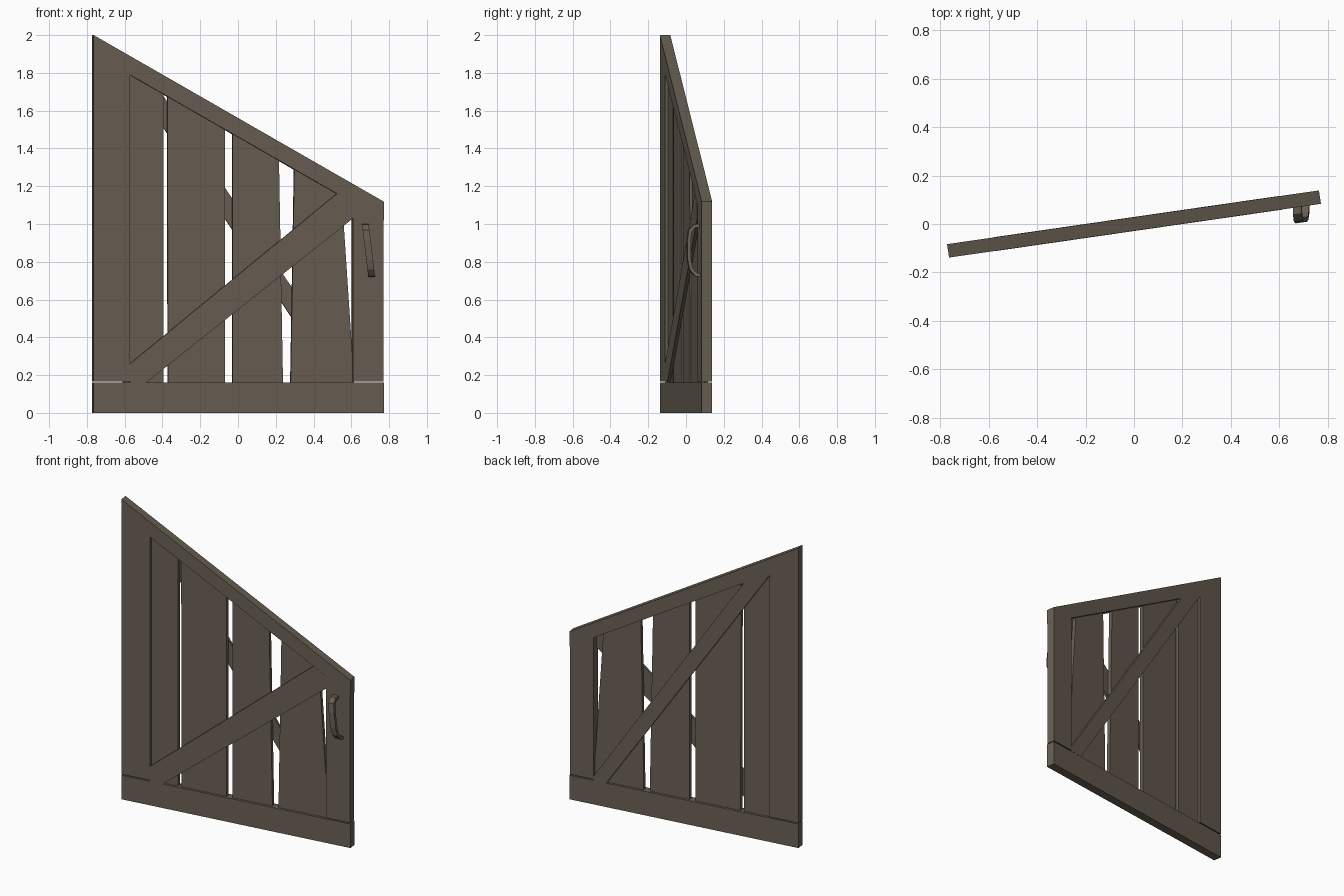
import bpy, bmesh, math

if "Cube" in bpy.data.objects:
    bpy.data.objects.remove(bpy.data.objects["Cube"])

A = math.radians(8.22)          # the gate stands slightly turned
CA, SA = math.cos(A), math.sin(A)

wood = bpy.data.materials.new("weathered brown wood")
wood.diffuse_color = (0.14, 0.115, 0.085, 1)
wood.use_nodes = True
wood.node_tree.nodes["Principled BSDF"].inputs["Base Color"].default_value = wood.diffuse_color


def finish(name, bm):
    bmesh.ops.recalc_face_normals(bm, faces=bm.faces[:])
    me = bpy.data.meshes.new(name)
    bm.to_mesh(me)
    bm.free()
    me.materials.append(wood)
    ob = bpy.data.objects.new(name, me)
    ob.rotation_euler.z = A
    bpy.context.collection.objects.link(ob)
    return ob


def board(name, outline, v0, v1):
    """Flat board: outline in front-view (x, z), depth from v0 to v1."""
    bm = bmesh.new()
    front = [bm.verts.new((x / CA, v0, z)) for x, z in outline]
    back = [bm.verts.new((x / CA, v1, z)) for x, z in outline]
    bm.faces.new(front)
    bm.faces.new(back[::-1])
    n = len(outline)
    for i in range(n):
        j = (i + 1) % n
        bm.faces.new((front[i], back[i], back[j], front[j]))
    return finish(name, bm)


def top(x):                      # upper edge of sloping rail
    return 2.0 - (x + 0.768) * 0.574


def under(x):                    # lower edge of sloping rail
    return top(x) - 0.1


T = 0.028
# frame
board("bottom_rail", [(-.768, 0), (.768, 0), (.768, .16), (-.768, .16)], -T, T)
board("top_rail", [(-.768, under(-.768)), (.768, under(.768)),
                   (.768, top(.768)), (-.768, top(-.768))], -T, T)
for name, a, b in (("hinge_stile", -.768, -.575), ("latch_stile", .605, .765)):
    board(name, [(a, .167), (b, .167), (b, under(b)), (a, under(a))], -T, T)

# uneven planks: left bottom, right bottom, right top, left top
planks = [(-.61, -.395, -.395, -.61), (-.372, -.07, -.07, -.375),
          (-.03, .237, .215, -.03), (.277, .615, .547, .297)]
for i, (lb, rb, rt, lt) in enumerate(planks):
    board(f"plank_{i + 1}", [(lb, .14), (rb, .14), (rt, under(rt) + .02),
                             (lt, under(lt) + .02)], -.012, .012)

# crossed braces, one on each side
board("front_brace", [(-.575, .16), (-.49, .16), (.605, 1.03),
                      (.605, under(.605)), (.52, under(.52)), (-.575, .26)],
      -T - .0008, -.012)
board("back_brace", [(-.575, under(-.575)), (-.575, 1.78), (.52, .16),
                     (.605, .16), (.605, .19), (-.4, under(-.4))],
      .012, T + .0008)

# bent pull handle: side path of (depth, height), swept to a strip
outer = [(0, .14), (-.03, .138), (-.058, .108), (-.066, .05), (-.066, -.05),
         (-.058, -.1), (-.03, -.135), (0, -.142)]
inner = [(0, .122), (-.024, .12), (-.042, .098), (-.048, .048), (-.048, -.048),
         (-.042, -.09), (-.022, -.116), (0, -.124)]
bm = bmesh.new()
rows = []
for (d0, z0), (d1, z1) in zip(outer, inner):
    row = []
    for d, z, w in ((d0, z0, -.018), (d0, z0, .018), (d1, z1, .018), (d1, z1, -.018)):
        row.append(bm.verts.new((.687 / CA + w - z * .12 + d * SA, d - T + .001, .86 + z)))
    rows.append(row)
for r, s in zip(rows, rows[1:]):
    for k in range(4):
        m = (k + 1) % 4
        bm.faces.new((r[k], r[m], s[m], s[k]))
bm.faces.new(rows[0])
bm.faces.new(rows[-1])
finish("pull_handle", bm)
